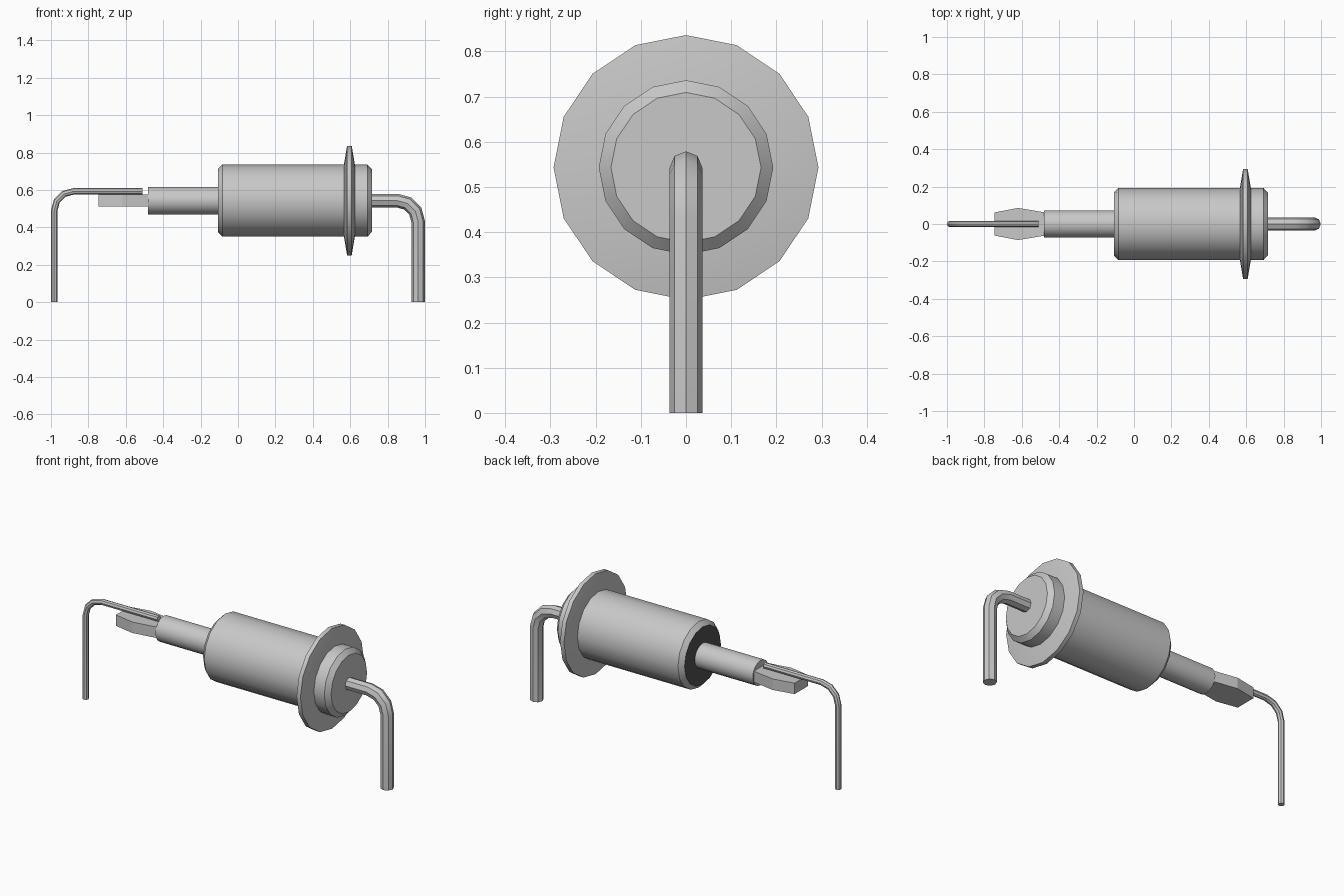
import bpy, bmesh
from math import sin, cos, pi
from mathutils import Vector

cube = bpy.data.objects.get("Cube")
if cube:
    bpy.data.objects.remove(cube, do_unlink=True)

AXIS_Z = 0.543


def make_material(name, value):
    mat = bpy.data.materials.new(name)
    mat.use_nodes = True
    colour = (value, value, value, 1)
    mat.diffuse_color = colour
    mat.node_tree.nodes["Principled BSDF"].inputs["Base Color"].default_value = colour
    return mat


metal = make_material("light grey metal", 0.58)
seal = make_material("dark seal", 0.08)


def finish(name, bm, mats, smooth=True):
    bmesh.ops.recalc_face_normals(bm, faces=bm.faces)
    mesh = bpy.data.meshes.new(name)
    bm.to_mesh(mesh)
    bm.free()
    obj = bpy.data.objects.new(name, mesh)
    bpy.context.collection.objects.link(obj)
    for mat in mats:
        mesh.materials.append(mat)
    if smooth:
        bpy.ops.object.select_all(action='DESELECT')
        obj.select_set(True)
        bpy.context.view_layer.objects.active = obj
        bpy.ops.object.shade_smooth_by_angle(angle=pi / 6)
    return obj


def skin(bm, rings):
    """Join vertex rings into a closed tube; returns the first cap."""
    count = len(rings[0])
    for a, b in zip(rings, rings[1:]):
        for i in range(count):
            j = (i + 1) % count
            bm.faces.new((a[i], a[j], b[j], b[i]))
    bm.faces.new(rings[-1])
    return bm.faces.new(rings[0])


def lathe(name, profile, sides=16, dark_start=False):
    """Turn (x, radius) points around the long axis."""
    bm = bmesh.new()
    rings = [[bm.verts.new((x, r * sin(2 * pi * i / sides),
                            AXIS_Z + r * cos(2 * pi * i / sides)))
              for i in range(sides)] for x, r in profile]
    cap = skin(bm, rings)
    if dark_start:
        cap.material_index = 1
    return finish(name, bm, [metal, seal] if dark_start else [metal])


def bent_wire(name, start_x, end_x, z, radius, bend, sides=8, steps=3):
    """Round wire running outwards, then bent down to the ground."""
    d = 1 if end_x > start_x else -1
    path = [Vector((start_x, 0, z))]
    for k in range(steps + 1):
        t = pi / 2 * k / steps
        path.append(Vector((end_x - d * bend * (1 - sin(t)), 0,
                            z - bend * (1 - cos(t)))))
    path.append(Vector((end_x, 0, 0)))
    bm = bmesh.new()
    rings = []
    for i, p in enumerate(path):
        before = (p - path[i - 1]).normalized() if i else None
        after = (path[i + 1] - p).normalized() if i < len(path) - 1 else before
        before = before or after
        tangent = (before + after).normalized()
        normal = Vector((-tangent.z, 0, tangent.x)) / tangent.dot(after)
        rings.append([bm.verts.new(p + radius * (normal * cos(2 * pi * s / sides)
                                                 + Vector((0, sin(2 * pi * s / sides), 0))))
                      for s in range(sides)])
    skin(bm, rings)
    return finish(name, bm, [metal])


# Chamfered can with a dark sealed end
lathe("body", [(-0.108, 0.168), (-0.083, 0.193), (0.692, 0.193), (0.717, 0.166)],
      dark_start=True)

# Tapered mounting flange
lathe("flange", [(0.565, 0.185), (0.583, 0.293), (0.608, 0.293), (0.626, 0.185)])

# Narrow terminal tube
lathe("terminal_tube", [(-0.482, 0.073), (-0.1, 0.073)])

# Flattened solder tab, widest in the middle
bm = bmesh.new()
outline = [(-0.745, 0.062), (-0.62, 0.086), (-0.475, 0.062)]
outline += [(x, -y) for x, y in reversed(outline)]
skin(bm, [[bm.verts.new((x, y, z)) for x, y in outline] for z in (0.512, 0.576)])
finish("solder_tab", bm, [metal], smooth=False)

# Thin lead on the tab, thick lead from the can
bent_wire("thin_lead", -0.51, -0.983, 0.593, 0.017, 0.105)
bent_wire("thick_lead", 0.71, 0.963, AXIS_Z, 0.036, 0.112)
